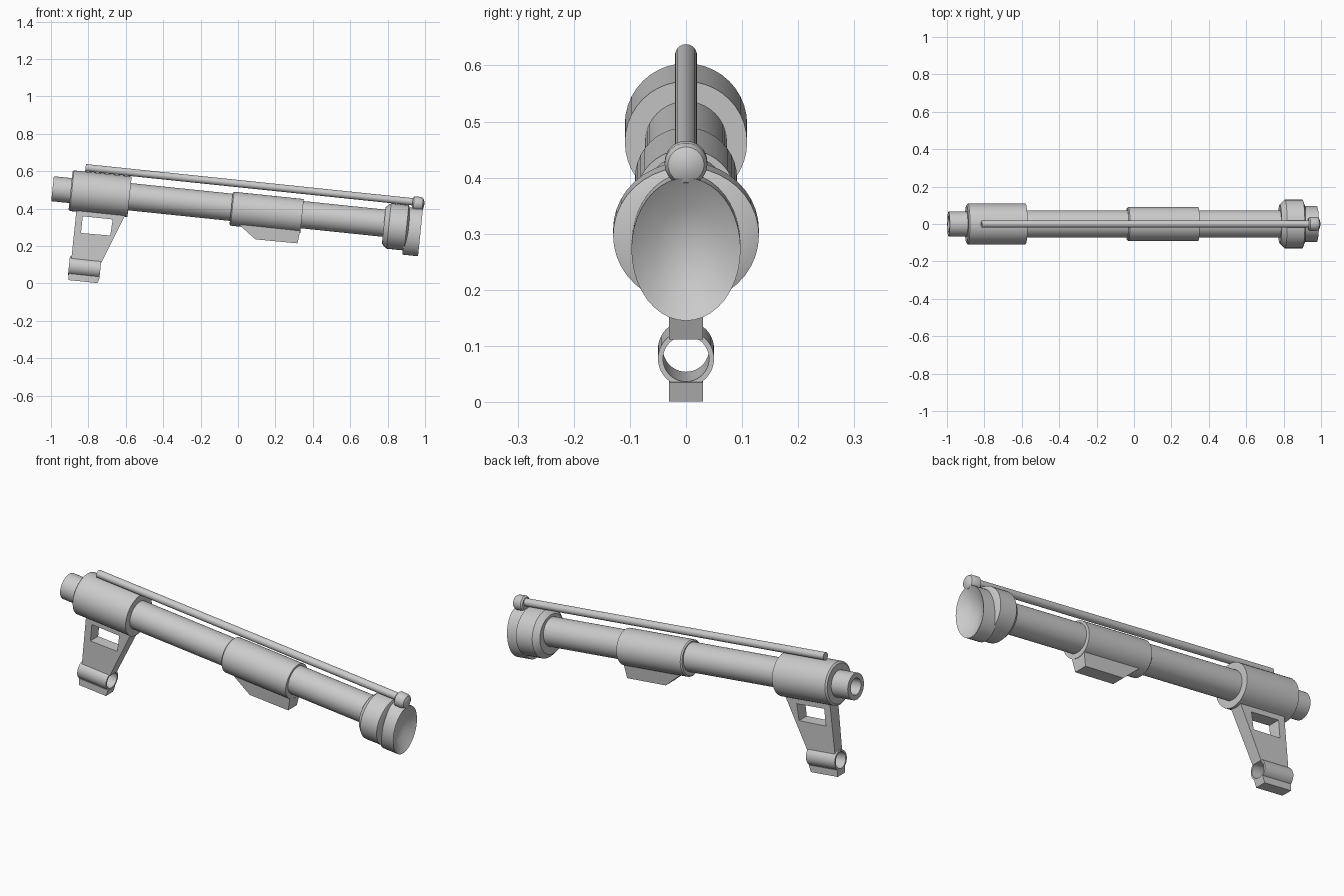
import bpy, bmesh, math
from mathutils import Matrix, Vector

cube = bpy.data.objects.get("Cube")
if cube:
    bpy.data.objects.remove(cube, do_unlink=True)

# One plain grey for everything
grey = bpy.data.materials.new("plain grey")
grey.use_nodes = True
colour = (0.6, 0.6, 0.6, 1)
grey.diffuse_color = colour
grey.node_tree.nodes["Principled BSDF"].inputs["Base Color"].default_value = colour

# Parts are made along local x, then tilted muzzle-up together
TILT = Matrix.Translation((0, 0, 0.403)) @ Matrix.Rotation(math.radians(5.94), 4, 'Y')
SIDES = 40


def finish(name, bm, smooth=True):
    bmesh.ops.remove_doubles(bm, verts=bm.verts, dist=0.0001)
    bmesh.ops.recalc_face_normals(bm, faces=bm.faces)
    mesh = bpy.data.meshes.new(name)
    bm.to_mesh(mesh)
    bm.free()
    mesh.materials.append(grey)
    obj = bpy.data.objects.new(name, mesh)
    bpy.context.collection.objects.link(obj)
    obj.matrix_world = TILT
    if smooth:
        bpy.ops.object.select_all(action='DESELECT')
        obj.select_set(True)
        bpy.context.view_layer.objects.active = obj
        bpy.ops.object.shade_smooth_by_angle(angle=math.radians(35))
    return obj


def lathe(name, profile, centre=(0, 0, 0), wide=1, tall=1):
    """Spin (x, radius) points round the x axis; wide and tall make it oval."""
    bm = bmesh.new()
    verts = [bm.verts.new((x, 0, r)) for x, r in profile]
    edges = [bm.edges.new(pair) for pair in zip(verts, verts[1:])]
    bmesh.ops.spin(bm, geom=verts + edges, cent=(0, 0, 0), axis=(1, 0, 0),
                   angle=math.tau, steps=SIDES, use_merge=True)
    for v in bm.verts:
        v.co = Vector((v.co.x, v.co.y * wide, v.co.z * tall)) + Vector(centre)
    return finish(name, bm)


def plate(name, outer, half, inner=None, low_half=None):
    """Extrude an (x, z) outline across y, with an optional matching window."""
    bm = bmesh.new()
    zs = [z for _, z in outer]
    low, high = min(zs), max(zs)

    def ring(points, side):
        made = []
        for x, z in points:
            t = (high - z) / (high - low)
            h = half + ((low_half or half) - half) * t
            made.append(bm.verts.new((x, side * h, z)))
        return made

    def bridge(a, b):
        for i in range(len(a)):
            j = (i + 1) % len(a)
            bm.faces.new((a[i], a[j], b[j], b[i]))

    front, back = ring(outer, -1), ring(outer, 1)
    bridge(front, back)
    if inner:
        hole_front, hole_back = ring(inner, -1), ring(inner, 1)
        bridge(hole_front, hole_back)
        bridge(front, hole_front)
        bridge(back, hole_back)
    else:
        bm.faces.new(front)
        bm.faces.new(back)
    return finish(name, bm, smooth=False)


# Long barrel with a hollow rear end
lathe("barrel", [(-0.88, 0), (-0.88, 0.042), (-0.997, 0.042), (-0.997, 0.067),
                 (-0.89, 0.067), (-0.89, 0.073), (0.85, 0.073), (0.85, 0)])

# Collars around the barrel
lathe("rear_collar", [(-0.9, 0), (-0.9, 0.1), (-0.893, 0.109), (-0.583, 0.109), (-0.583, 0)])
lathe("middle_collar", [(-0.036, 0), (-0.036, 0.085), (-0.03, 0.091), (0.345, 0.091), (0.345, 0)],
      centre=(0, 0, -0.007))

# Flared front ring and oval dished mouth
lathe("front_flare", [(0.785, 0), (0.785, 0.105), (0.812, 0.13), (0.907, 0.13), (0.918, 0.1), (0.918, 0)],
      centre=(0, 0, -0.012), tall=0.94)
lathe("front_mouth", [(0.9, 0), (0.9, 0.128), (0.984, 0.128), (0.95, 0.07), (0.935, 0)],
      centre=(0, 0, -0.029), wide=0.76)

# Slim top rod ending in a round knob
lathe("top_rod", [(-0.833, 0), (-0.833, 0.0195), (0.94, 0.0195), (0.94, 0)], centre=(0, 0, 0.13))
lathe("rod_knob", [(0.925, 0), (0.925, 0.03), (0.932, 0.038), (0.968, 0.038),
                   (0.98, 0.032), (0.987, 0.018), (0.989, 0)], centre=(0, 0, 0.122))

# Keel under the middle collar
plate("lower_keel", [(-0.01, -0.07), (0.345, -0.07), (0.336, -0.155), (0.11, -0.157)],
      0.045, low_half=0.036)

# Windowed grip, open tube and foot
plate("grip_frame", [(-0.858, -0.09), (-0.592, -0.09), (-0.695, -0.365), (-0.858, -0.365)], 0.034,
      inner=[(-0.821, -0.13), (-0.66, -0.13), (-0.664, -0.217), (-0.821, -0.22)], low_half=0.03)
lathe("grip_tube", [(-0.867, 0.041), (-0.867, 0.05), (-0.698, 0.05), (-0.698, 0.041), (-0.867, 0.041)],
      centre=(0, 0, -0.4))
plate("grip_foot", [(-0.866, -0.442), (-0.696, -0.442), (-0.705, -0.477), (-0.862, -0.477)], 0.03)
